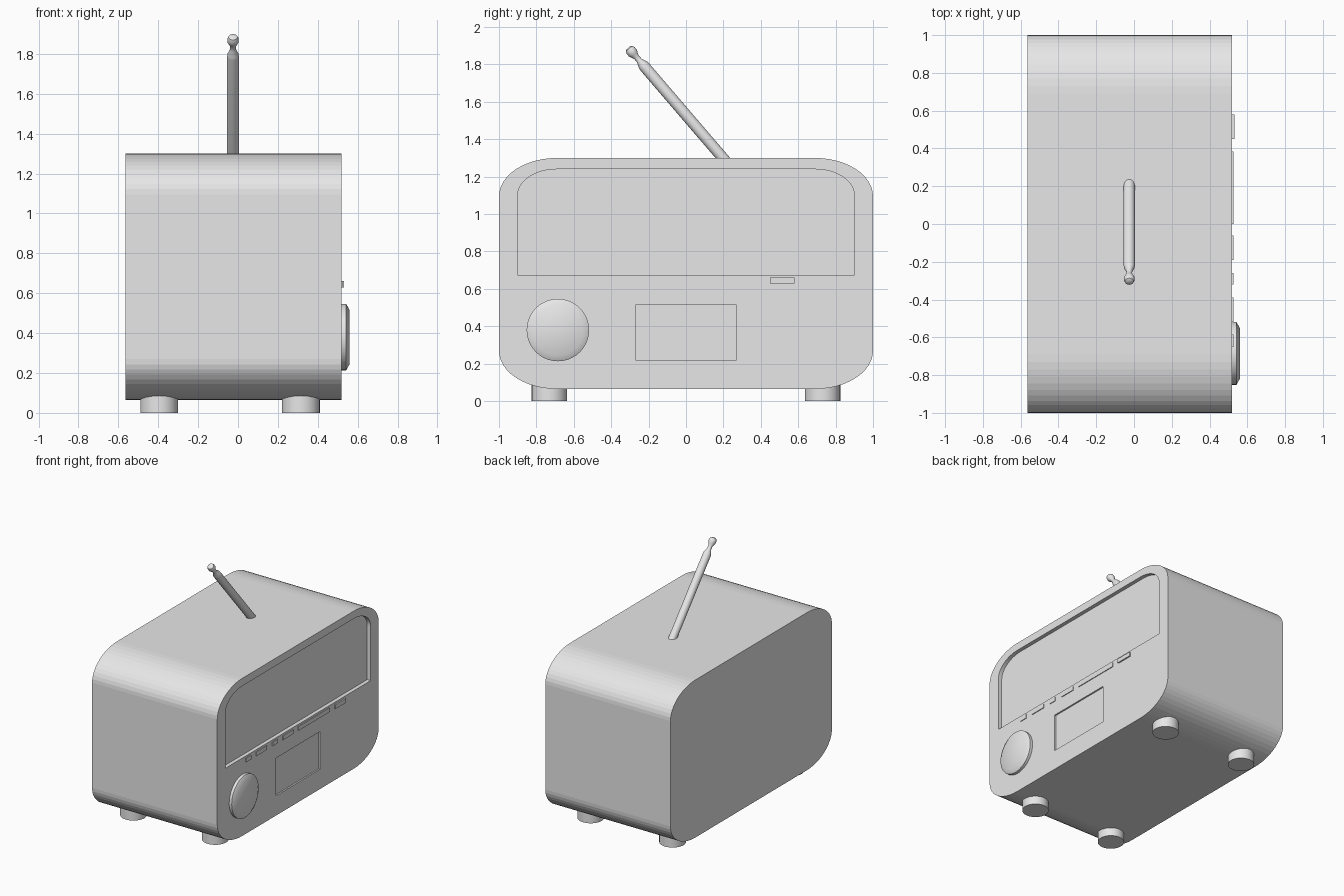
import bpy
import bmesh
from math import cos, sin, pi
from mathutils import Vector

old = bpy.data.objects.get("Cube")
if old:
    bpy.data.objects.remove(old)

grey = bpy.data.materials.new("light grey")
grey.use_nodes = True
grey.diffuse_color = (0.8, 0.8, 0.8, 1)
grey.node_tree.nodes["Principled BSDF"].inputs["Base Color"].default_value = (0.8, 0.8, 0.8, 1)

BACK, FACE = -0.565, 0.52


def finish(name, bm):
    bmesh.ops.recalc_face_normals(bm, faces=bm.faces)
    mesh = bpy.data.meshes.new(name)
    bm.to_mesh(mesh)
    bm.free()
    mesh.materials.append(grey)
    obj = bpy.data.objects.new(name, mesh)
    bpy.context.collection.objects.link(obj)
    return obj


def smooth(obj):
    bpy.ops.object.select_all(action="DESELECT")
    obj.select_set(True)
    bpy.context.view_layer.objects.active = obj
    bpy.ops.object.shade_smooth_by_angle(angle=0.6)


def outline(half, low, high, ry, top, bottom, steps=12):
    """Rounded y-z outline with elliptical corners; a zero radius stays square."""
    points = []
    corners = [(1, 1, top, 0), (-1, 1, top, 1), (-1, -1, bottom, 2), (1, -1, bottom, 3)]
    for sy, sz, rz, quarter in corners:
        edge = high if sz > 0 else low
        if rz == 0:
            points.append((sy * half, edge))
            continue
        for i in range(steps + 1):
            a = (quarter + i / steps) * pi / 2
            points.append((sy * (half - ry) + ry * cos(a), edge - sz * rz + rz * sin(a)))
    return points


def slab(name, points, x0, x1):
    bm = bmesh.new()
    base = bm.faces.new([bm.verts.new((x0, y, z)) for y, z in points])
    new = bmesh.ops.extrude_face_region(bm, geom=[base])["geom"]
    moved = [g for g in new if isinstance(g, bmesh.types.BMVert)]
    bmesh.ops.translate(bm, verts=moved, vec=(x1 - x0, 0, 0))
    return finish(name, bm)


def lathe(name, profile, origin, axis, sides=32):
    """Turn (distance, radius) pairs around an axis and cap both ends."""
    turn = Vector(axis).to_track_quat("Z", "Y")
    bm = bmesh.new()
    rings = []
    for s, r in profile:
        rings.append([bm.verts.new(Vector(origin) + turn @ Vector(
            (r * cos(2 * pi * i / sides), r * sin(2 * pi * i / sides), s))) for i in range(sides)])
    for a, b in zip(rings, rings[1:]):
        for i in range(sides):
            j = (i + 1) % sides
            bm.faces.new((a[i], a[j], b[j], b[i]))
    bm.faces.new(rings[0])
    bm.faces.new(rings[-1])
    obj = finish(name, bm)
    smooth(obj)
    return obj


# Cabinet with the recessed speaker panel and display
cabinet = slab("cabinet", outline(1, 0.065, 1.3, 0.31, 0.205, 0.205), BACK, FACE)
cutters = [
    slab("speaker_cutter", outline(0.9, 0.675, 1.24, 0.21, 0.14, 0), FACE - 0.03, FACE + 0.1),
    slab("display_cutter", outline(0.27, 0.22, 0.515, 0, 0, 0), FACE - 0.012, FACE + 0.1),
]
for cutter in cutters:
    cut = cabinet.modifiers.new(cutter.name, "BOOLEAN")
    cut.operation = "DIFFERENCE"
    cut.solver = "EXACT"
    cut.object = cutter
    bpy.context.view_layer.objects.active = cabinet
    bpy.ops.object.modifier_apply(modifier=cut.name)
    bpy.data.objects.remove(cutter)

# Row of buttons: start and end along the face, then height off it
buttons = [(-0.65, -0.585, 0.006), (-0.52, -0.39, 0.006), (-0.32, -0.26, 0.006),
           (-0.19, -0.06, 0.006), (0, 0.385, 0.006), (0.45, 0.58, 0.011)]
for n, (y0, y1, height) in enumerate(buttons, 1):
    box = [(y0, 0.628), (y1, 0.628), (y1, 0.66), (y0, 0.66)]
    slab(f"button_{n}", box, FACE - 0.01, FACE + height)

# Tuning knob
lathe("tuning_knob", [(-0.01, 0.167), (0.022, 0.167), (0.04, 0.135)],
      (FACE, -0.685, 0.38), (1, 0, 0), 40)

# Feet
for side, x in (("back", -0.395), ("face", 0.315)):
    for end, y in (("near", -0.73), ("far", 0.73)):
        lathe(f"{side}_{end}_foot", [(0, 0.095), (0.1, 0.095)], (x, y, 0), (0, 0, 1))

# Leaning aerial with a narrow neck and a rounded tip
lathe("aerial", [(-0.06, 0.03), (0.64, 0.03), (0.655, 0.028), (0.685, 0.016), (0.71, 0.015),
                 (0.728, 0.023), (0.74, 0.028), (0.757, 0.028), (0.77, 0.023), (0.776, 0.013)],
      (-0.025, 0.197, 1.3), (0, -0.651, 0.759), 20)
